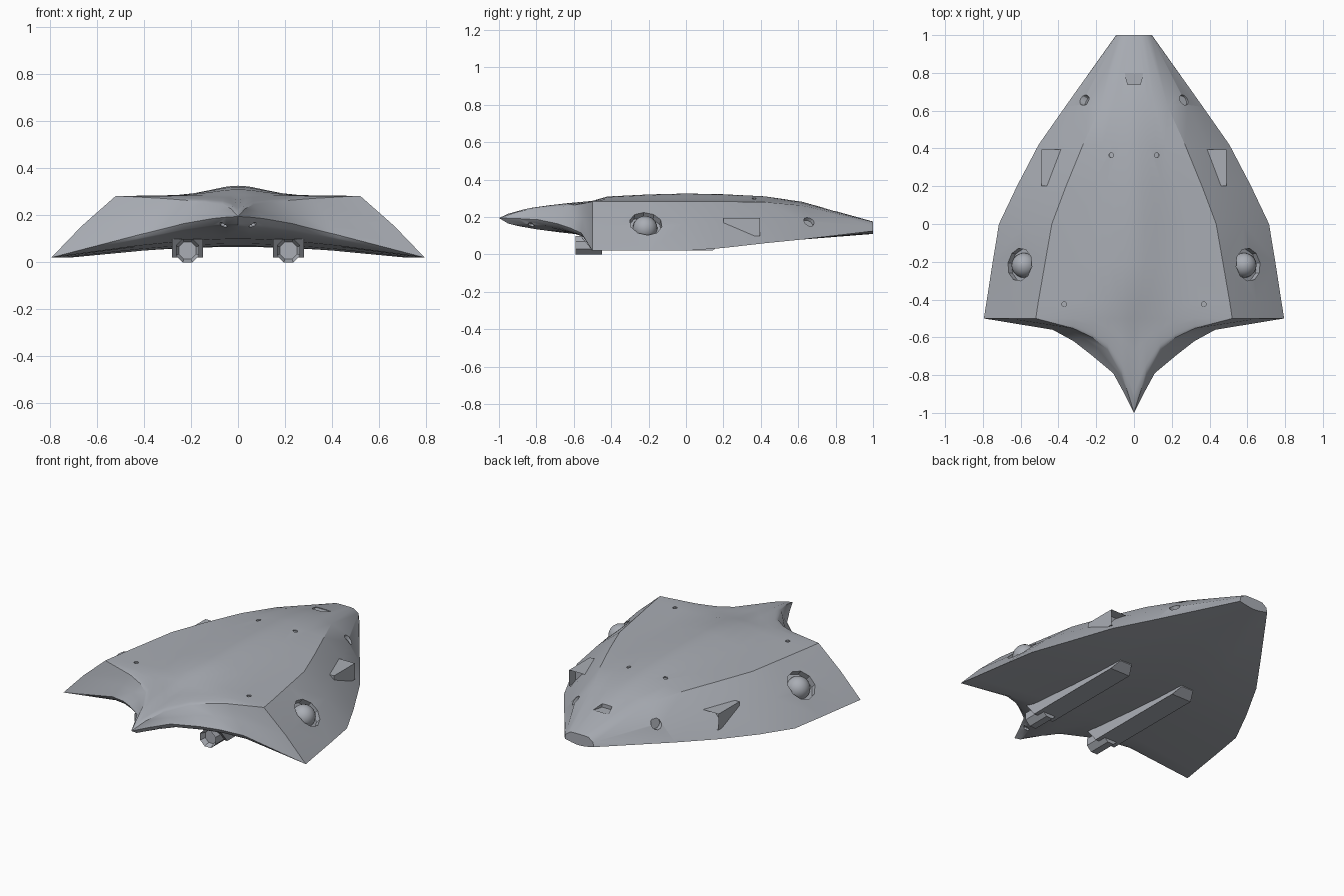
import bpy, bmesh, math
from mathutils import Vector

if "Cube" in bpy.data.objects:
    bpy.data.objects.remove(bpy.data.objects["Cube"])

grey = bpy.data.materials.new("hull grey")
grey.diffuse_color = (0.40, 0.42, 0.46, 1)
grey.use_nodes = True
grey.node_tree.nodes["Principled BSDF"].inputs["Base Color"].default_value = grey.diffuse_color


def finish(bm, name, smooth=True):
    bmesh.ops.remove_doubles(bm, verts=bm.verts, dist=0.0005)
    bmesh.ops.recalc_face_normals(bm, faces=bm.faces)
    me = bpy.data.meshes.new(name)
    bm.to_mesh(me)
    bm.free()
    me.materials.append(grey)
    ob = bpy.data.objects.new(name, me)
    bpy.context.collection.objects.link(ob)
    if smooth:
        shade(ob)
    return ob


def shade(ob):
    bpy.ops.object.select_all(action='DESELECT')
    ob.select_set(True)
    bpy.context.view_layer.objects.active = ob
    bpy.ops.object.shade_smooth_by_angle(angle=math.radians(30))


def grid(bm, rows):
    """Skin rows of points, on both sides of the centre plane."""
    for s in (1, -1):
        vs = [[bm.verts.new((s * p[0], p[1], p[2])) for p in r] for r in rows]
        for a, b in zip(vs, vs[1:]):
            for i in range(len(a) - 1):
                bm.faces.new((a[i], a[i + 1], b[i + 1], b[i]))


# Hull stations: y, edge x z, mid side x z, shoulder x z, top z, bottom z
stations = [
    (-0.50, 0.795, 0.02, 0.665, 0.155, 0.52, 0.283, 0.287, 0.10),
    (-0.42, 0.782, 0.02, 0.65, 0.157, 0.508, 0.283, 0.310, 0.095),
    (-0.20, 0.748, 0.02, 0.61, 0.16, 0.47, 0.283, 0.321, 0.08),
    (0.00, 0.715, 0.02, 0.58, 0.165, 0.435, 0.283, 0.326, 0.07),
    (0.20, 0.62, 0.035, 0.49, 0.17, 0.36, 0.283, 0.322, 0.066),
    (0.42, 0.505, 0.06, 0.395, 0.18, 0.27, 0.28, 0.311, 0.07),
    (0.62, 0.365, 0.08, 0.285, 0.18, 0.18, 0.262, 0.282, 0.08),
    (1.00, 0.095, 0.125, 0.09, 0.152, 0.06, 0.174, 0.176, 0.11)]
# Front rim curves from the tip to the wing corner: x, y, z
upper = [(0, -1, .195), (.03, -.9, .228), (.065, -.8, .245), (.14, -.665, .257),
         (.22, -.6, .264), (.32, -.553, .272), (.52, -.5, .283)]
lower = [(0, -1, .195), (.05, -.9, .192), (.11, -.79, .186), (.23, -.69, .165),
         (.32, -.62, .142), (.43, -.56, .115), (.795, -.5, .02)]

decks, sides, unders = [], [], []
for y, ex, ez, mx, mz, sx, sz, tz, bz in stations:
    decks.append([(u[0] / .52 * sx, y,
                   sz + (tz - sz) * math.exp(-(u[0] / .52 * sx / .16) ** 2)) for u in upper[:-1]]
                 + [(sx, y, sz)])
    sides.append([(sx, y, sz), (mx, y, mz), (ex, y, ez)])
    unders.append([(l[0] / .795 * ex, y, bz + (ez - bz) * (l[0] / .795) ** 1.6) for l in lower])

bm = bmesh.new()
for rows in (decks, sides, unders):
    grid(bm, rows)


# Prow: deck and underside sweep from the rims back to the first station
def sweep(rim, row, power):
    out = []
    for t in (0, .1, .2, .4, .65, 1):
        out.append([(a[0] + (b[0] - a[0]) * t, a[1] + (b[1] - a[1]) * t,
                     a[2] + (b[2] - a[2]) * t ** power) for a, b in zip(rim, row)])
    return out


grid(bm, sweep(upper, decks[0], .6))
grid(bm, sweep(lower, unders[0], .5))
# Concave front faces between the two rims
middle = [((a[0] + b[0]) / 2, (a[1] + b[1]) / 2 + .012 * math.sin(math.pi * i / 6),
           (a[2] + b[2]) / 2) for i, (a, b) in enumerate(zip(upper, lower))]
middle[-1] = sides[0][1]
grid(bm, [upper, middle, lower])
# Stern cap
bmesh.ops.remove_doubles(bm, verts=bm.verts, dist=0.0005)
bmesh.ops.holes_fill(bm, edges=[e for e in bm.edges if e.is_boundary], sides=0)
hull = finish(bm, "hull", False)
bpy.context.view_layer.update()


def on_hull(p):
    _, loc, nor, _ = hull.closest_point_on_mesh(Vector(p))
    return loc, nor


def drum(bm, loc, axis, r, half, sides, r2=None):
    m = axis.to_track_quat('Z', 'Y').to_matrix().to_4x4()
    m.translation = loc
    bmesh.ops.create_cone(bm, cap_ends=True, segments=sides, radius1=r,
                          radius2=r if r2 is None else r2, depth=2 * half, matrix=m)


def prism(bm, outline, z0, z1):
    lo = [bm.verts.new((x, y, z0)) for x, y in outline]
    hi = [bm.verts.new((x, y, z1)) for x, y in outline]
    bm.faces.new(lo)
    bm.faces.new(hi)
    n = len(lo)
    for i in range(n):
        bm.faces.new((lo[i], lo[(i + 1) % n], hi[(i + 1) % n], hi[i]))


# Recesses: position, radius, depth, sides
holes = [((.605, -.215, .165), .088, .035, 10), ((.27, .66, .18), .03, .02, 12),
         ((.125, .365, .32), .013, .008, 8), ((.37, -.425, .3), .013, .008, 8),
         ((.065, -.83, .15), .018, .012, 8)]
cut = bmesh.new()
domes = []
for s in (1, -1):
    for (x, y, z), r, d, n in holes:
        loc, nor = on_hull((s * x, y, z))
        drum(cut, loc, nor, r, d, n)
        if r > .05:
            domes.append((s, loc, nor))
# Stern deck notch
prism(cut, [(-.05, .8), (-.033, .738), (.033, .738), (.05, .8)], .228, .32)
cutter = finish(cut, "recess_cutter", False)
cutter.hide_render = True
mod = hull.modifiers.new("recesses", 'BOOLEAN')
mod.object, mod.operation, mod.solver = cutter, 'DIFFERENCE', 'EXACT'
bpy.context.view_layer.objects.active = hull
bpy.ops.object.modifier_apply(modifier=mod.name)
bpy.data.objects.remove(cutter)
shade(hull)

for s, loc, nor in domes:
    side = "right" if s > 0 else "left"
    # Domed turret in its recess
    bm = bmesh.new()
    bmesh.ops.create_uvsphere(bm, u_segments=20, v_segments=12, radius=.066)
    bmesh.ops.translate(bm, verts=bm.verts, vec=loc - nor * .035)
    finish(bm, side + "_turret_dome")

    # Side scoop, hollow at the rear
    bm = bmesh.new()
    prism(bm, [(s * .36, .2), (s * .49, .2), (s * .49, .395), (s * .36, .395)], .1, .195)
    rear = max(bm.faces, key=lambda f: f.calc_center_median().y)
    bmesh.ops.recalc_face_normals(bm, faces=bm.faces)
    bmesh.ops.inset_region(bm, faces=[rear], thickness=.01)
    bmesh.ops.translate(bm, verts=rear.verts, vec=(0, -.05, 0))
    finish(bm, side + "_scoop")

    # Under-slung pod: side profile extruded across its width
    bm = bmesh.new()
    profile = [(-.565, .1), (-.5, .02), (.14, .02), (.19, .055), (.19, .1)]
    a = [bm.verts.new((s * .15, y, z)) for y, z in profile]
    b = [bm.verts.new((s * .28, y, z)) for y, z in profile]
    bm.faces.new(a)
    bm.faces.new(b)
    for i in range(5):
        j = (i + 1) % 5
        bm.faces.new((a[i], a[j], b[j], b[i]))
    for v in bm.verts:  # narrowed tail
        if v.co.y > .15:
            v.co.x = s * (.215 + (abs(v.co.x) - .215) * .6)
    finish(bm, side + "_pod", False)

    # Eight-sided gun barrel with a hollow muzzle
    bm = bmesh.new()
    drum(bm, Vector((0, 0, 0)), Vector((0, 0, 1)), .054, .07, 8)
    muzzle = max(bm.faces, key=lambda f: f.calc_center_median().z)
    bmesh.ops.inset_region(bm, faces=[muzzle], thickness=.014)
    bmesh.ops.translate(bm, verts=muzzle.verts, vec=(0, 0, -.03))
    for v in bm.verts:
        c, k = math.cos(math.pi / 8), math.sin(math.pi / 8)
        x, y, z = v.co
        v.co = (s * .215 + x * c - y * k, -.52 - z, .05 + x * k + y * c)
    finish(bm, side + "_barrel", False)
